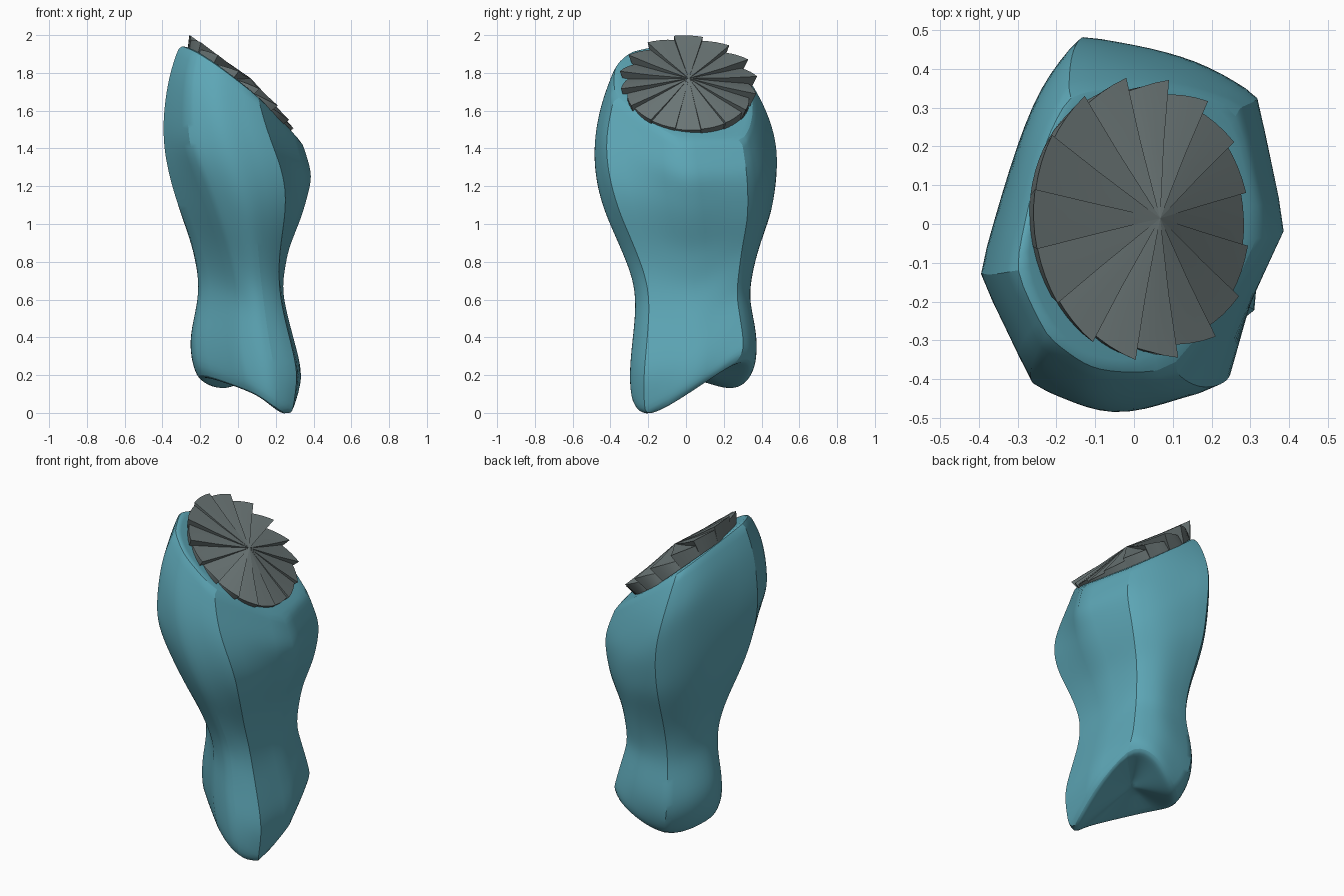
import bpy, bmesh, math
from mathutils import Vector

if "Cube" in bpy.data.objects:
    bpy.data.objects.remove(bpy.data.objects["Cube"])


def material(name, rgb):
    m = bpy.data.materials.new(name)
    m.diffuse_color = (*rgb, 1)
    m.use_nodes = True
    m.node_tree.nodes["Principled BSDF"].inputs["Base Color"].default_value = m.diffuse_color
    return m


def make_object(name, bm, mat, angle):
    bmesh.ops.recalc_face_normals(bm, faces=bm.faces)
    me = bpy.data.meshes.new(name)
    bm.to_mesh(me)
    bm.free()
    ob = bpy.data.objects.new(name, me)
    bpy.context.collection.objects.link(ob)
    me.materials.append(mat)
    bpy.ops.object.select_all(action='DESELECT')
    ob.select_set(True)
    bpy.context.view_layer.objects.active = ob
    bpy.ops.object.shade_smooth_by_angle(angle=math.radians(angle))
    return ob


# Silhouettes by height: z, left, right, front, back
PROFILE = [(0.0, -.12, .29, -.28, .24), (.12, -.19, .325, -.30, .32),
           (.22, -.25, .335, -.305, .37), (.38, -.27, .29, -.285, .38),
           (.64, -.205, .225, -.26, .33), (.85, -.245, .255, -.335, .385),
           (1.05, -.32, .335, -.43, .46), (1.25, -.37, .39, -.485, .487),
           (1.42, -.39, .34, -.49, .475), (1.6, -.388, .26, -.46, .43),
           (1.8, -.36, .2, -.395, .31), (1.95, -.30, .15, -.31, .2)]
# Corners of the upper and lower cross-section in a unit box, height of bottom rim
SECTION = [(1, -.06, 1, .05, .09), (.8, .64, .88, .78, .29), (.52, .79, .5, .97, .26),
           (.1, .91, .1, 1, .19), (-.31, 1, -.48, .93, .11), (-.57, .78, -.82, .6, .12),
           (-.78, .35, -1, .1, .17), (-1, -.25, -.85, -.22, .19), (-.62, -.85, -.06, -.85, .10),
           (-.26, -.98, .22, -.97, .06), (0, -1, .5, -1, .01), (.55, -.87, .93, -.76, -.06)]


def outline(c, z):
    z = min(max(z, 0), 1.95)
    i = max(k for k in range(len(PROFILE) - 1) if PROFILE[k][0] <= z)
    a, b = PROFILE[i], PROFILE[i + 1]
    t = (z - a[0]) / (b[0] - a[0])
    l, r, f, k = (p + (q - p) * t for p, q in zip(a[1:], b[1:]))
    w = min(1, max(0, (1.4 - z) / .75))
    u, v = c[0] + (c[2] - c[0]) * w, c[1] + (c[3] - c[1]) * w
    return (l + r) / 2 + 1.03 * (r - l) / 2 * u, (f + k) / 2 + 1.015 * (k - f) / 2 * v


def top_plane(x, y):
    return 1.70 - .78 * x - .17 * y


# Waisted body with slanted top and hollow underside
bm = bmesh.new()
crease = bm.edges.layers.float.new('crease_edge')
ROWS, N = 14, len(SECTION)
columns = []
for c in SECTION:
    zb, zt = c[4], 1.7
    for _ in range(25):
        zt = .5 * zt + .5 * top_plane(*outline(c, zt))
    zs = [zb + (zt - zb) * r / ROWS for r in range(ROWS + 1)]
    columns.append([Vector((*outline(c, z), z)) for z in zs])
rings = [[c[r] for c in columns] for r in range(ROWS + 1)]
mid = Vector((-.03, 0, top_plane(-.03, 0)))
hollow = Vector((.06, .05, .22))
rings.append([p.lerp(mid, .15) for p in rings[-1]])
rings.append([p.lerp(mid, .6) for p in rings[-1]])
rings.insert(0, [p.lerp(hollow, .2) for p in rings[0]])
rings.insert(0, [p.lerp(hollow, .6) for p in rings[0]])
vr = [[bm.verts.new(p) for p in ring] for ring in rings]
for a, b in zip(vr, vr[1:]):
    for i in range(N):
        bm.faces.new((a[i], a[(i + 1) % N], b[(i + 1) % N], b[i]))
for ring, c in ((vr[0], hollow), (vr[-1], mid)):
    cv = bm.verts.new(c)
    for i in range(N):
        bm.faces.new((ring[i], ring[(i + 1) % N], cv))
for col in (0, 1, 4, 7, 8, 11):
    for r in range(2, ROWS + 2):
        bm.edges.get((vr[r][col], vr[r + 1][col]))[crease] = .8
for i in range(N):
    bm.edges.get((vr[ROWS + 2][i], vr[ROWS + 2][(i + 1) % N]))[crease] = .35
body = make_object("body", bm, material("teal", (.11, .385, .47)), 40)
sub = body.modifiers.new("smooth", 'SUBSURF')
sub.levels = sub.render_levels = 2

# Pleated rosette: mirrored overlapping blades around a hub on the slanted top
n = Vector((.66, .05, .75)).normalized()
side = Vector((0, 1, 0))
side = (side - n * side.dot(n)).normalized()
up = side.cross(n)
if up.z < 0:
    up = -up
base = Vector((.005, .01, 1.70))
hub = base + n * .095
BLADES, STEPS = 16, 4
# height of pleat step for each blade from uphill to downhill
STEP = [0, .3, .6, .85, .9, .75, .35, .1, 0]
bm = bmesh.new()


def ring_point(a, r, h):
    return base + (up * math.cos(a) + side * math.sin(a)) * r + n * h


for b in range(BLADES):
    k = b if b <= BLADES // 2 else b - BLADES
    s = 1 if k >= 0 else -1
    q = STEP[abs(k)]
    down = max(0, abs(k) - 5) / 3
    lines = []
    for j in range(STEPS + 1):
        f = j / STEPS
        a = (k - .5 + f) * 2 * math.pi / BLADES
        g = f if s > 0 else 1 - f
        drop = q * (1 - g)
        flare = max(0, math.cos(a))
        h = .066 - .05 * drop - .035 * down - .016 * flare
        r = .365 - .05 * drop - .022 * down + .03 * flare
        inner = ring_point(a, r * .55, (h + .095) / 2 - .006)
        lines.append([bm.verts.new(p) for p in (
            inner, ring_point(a, r, h), ring_point(a, min(r, .335), -.035))])
    hv, bv = bm.verts.new(hub), bm.verts.new(base - n * .035)
    for p, q2 in zip(lines, lines[1:]):
        bm.faces.new((hv, p[0], q2[0]))
        bm.faces.new((p[0], p[1], q2[1], q2[0]))
        bm.faces.new((p[1], p[2], q2[2], q2[1]))
        bm.faces.new((bv, q2[2], p[2]))
    bm.faces.new((hv, bv, *reversed(lines[0])))
    bm.faces.new((hv, *lines[-1], bv))
make_object("pleated_rosette", bm, material("dark_grey", (.15, .185, .185)), 40)
